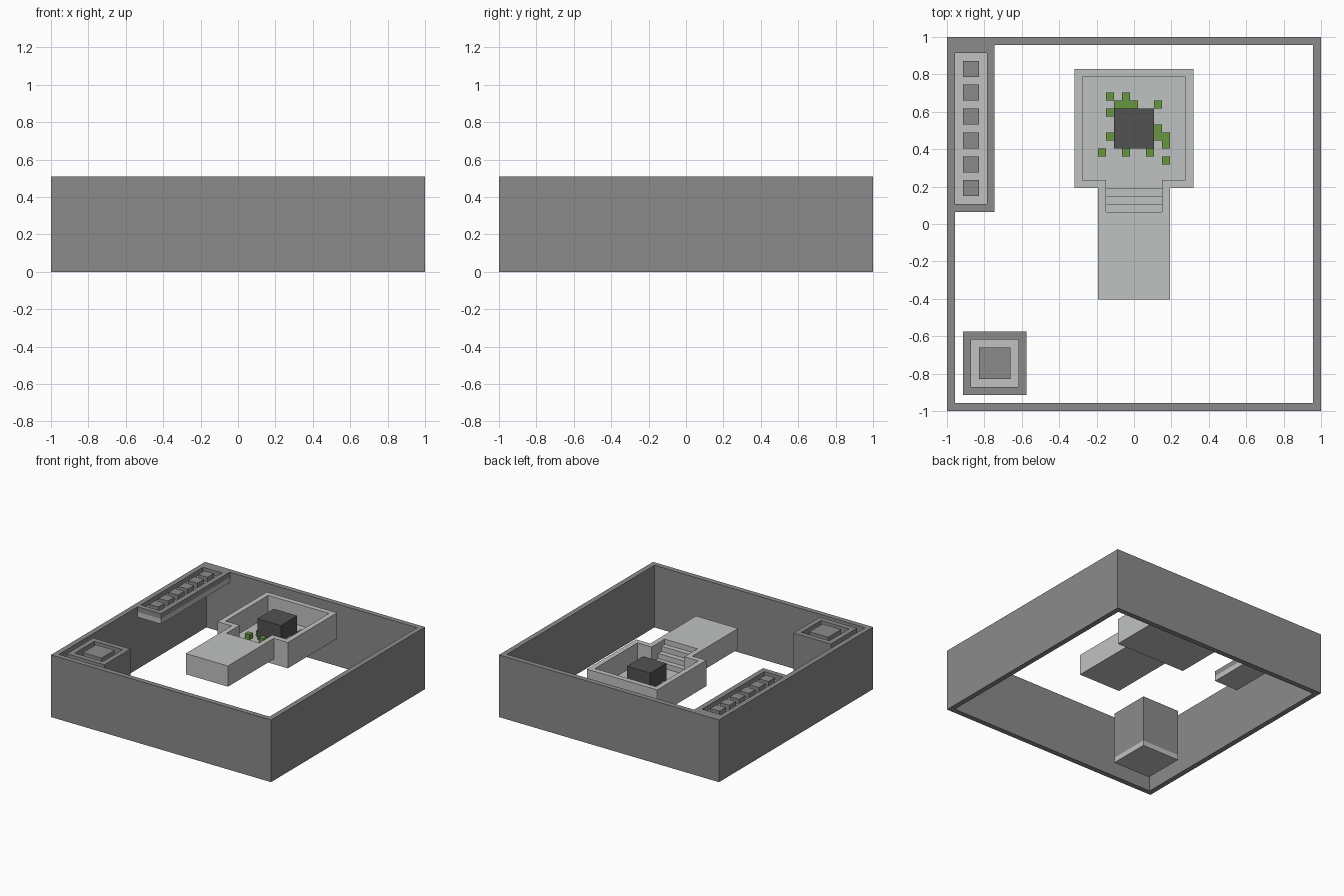
import bpy
import bmesh
from mathutils import Vector

if "Cube" in bpy.data.objects:
    bpy.data.objects.remove(bpy.data.objects["Cube"], do_unlink=True)

CELLS = 47            # everything sits on a grid of 47 x 47 cells
U = 2 / CELLS


def material(name, rgb):
    m = bpy.data.materials.new(name)
    m.use_nodes = True
    colour = [((c / 255 + 0.055) / 1.055) ** 2.4 for c in rgb] + [1]
    m.diffuse_color = colour
    m.node_tree.nodes["Principled BSDF"].inputs["Base Color"].default_value = colour
    return m


stone = material("grey stone", (139, 139, 139))
pale = material("pale stone", (192, 194, 193))
dark = material("dark stone", (82, 82, 82))
green = material("plant green", (103, 150, 66))


def finish(name, bm, mat):
    """Grid cells to world units, then into the scene."""
    for v in bm.verts:
        v.co = Vector((v.co.x * U - 1, v.co.y * U - 1, v.co.z * U))
    bmesh.ops.recalc_face_normals(bm, faces=bm.faces)
    mesh = bpy.data.meshes.new(name)
    bm.to_mesh(mesh)
    bm.free()
    mesh.materials.append(mat)
    obj = bpy.data.objects.new(name, mesh)
    bpy.context.collection.objects.link(obj)
    return obj


def prism(name, points, low, high, mat):
    """Extrude a closed outline of 3D points from low along (high - low)."""
    bm = bmesh.new()
    step = Vector(high) - Vector(low)
    a = [bm.verts.new(Vector(p) + Vector(low)) for p in points]
    b = [bm.verts.new(v.co + step) for v in a]
    bm.faces.new(a)
    bm.faces.new(b)
    for i in range(len(a)):
        j = (i + 1) % len(a)
        bm.faces.new((a[i], a[j], b[j], b[i]))
    return finish(name, bm, mat)


def rect(x0, y0, x1, y1):
    return [(x0, y0), (x1, y0), (x1, y1), (x0, y1)]


def slab(name, outline, z0, z1, mat):
    return prism(name, [(x, y, 0) for x, y in outline], (0, 0, z0), (0, 0, z1), mat)


def ring(name, outer, inner, z0, z1, mat):
    """Upright wall between two outlines with matching corners."""
    bm = bmesh.new()
    loops = [[bm.verts.new((x, y, z)) for x, y in line]
             for line, z in ((outer, z0), (outer, z1), (inner, z1), (inner, z0))]
    n = len(outer)
    for k in range(4):
        a, b = loops[k], loops[(k + 1) % 4]
        for i in range(n):
            j = (i + 1) % n
            bm.faces.new((a[i], a[j], b[j], b[i]))
    return finish(name, bm, mat)


# Enclosing wall, open above and below
ring("outer_wall", rect(0, 0, CELLS, CELLS), rect(1, 1, 46, 46), 0, 12, stone)

# Corner pedestal: pale base, hollow casing, central column
slab("pedestal_base", rect(2, 2, 10, 10), 2, 3, pale)
ring("pedestal_casing", rect(2, 2, 10, 10), rect(3, 3, 9, 9), 3, 12, stone)
slab("pedestal_column", rect(4, 4, 8, 8), 3, 12, stone)

# Shelf on the wall with a rim and a row of blocks
slab("shelf_base", rect(1, 25, 6, 46), 10, 11, pale)
slab("shelf_rim", [(1, 25), (6, 25), (6, 46), (1, 46),
                   (1, 45), (5, 45), (5, 26), (1, 26)], 11, 12, stone)
for k in range(6):
    y = 27 + 3 * k
    slab(f"shelf_block_{k + 1}", rect(2, y, 4, y + 2), 11, 12, stone)

# Sunken court: floor, and one wall that runs on into the walkway
slab("court_floor", rect(16, 28, 31, 43), 7, 8, pale)
ring("court_wall",
     [(19, 14), (28, 14), (28, 28), (31, 28), (31, 43), (16, 43), (16, 28), (19, 28)],
     [(20, 25), (27, 25), (27, 29), (30, 29), (30, 42), (17, 42), (17, 29), (20, 29)],
     8, 12, pale)

# Stairs from the walkway down to the court
profile = [(0, 28, 8), (0, 25, 8)]
for k in range(3):
    profile += [(0, 25 + k, 11 - k), (0, 26 + k, 11 - k)]
prism("stairs", profile, (20, 0, 0), (27, 0, 0), pale)

# Dark block in the court
slab("centre_block", rect(21, 33, 26, 38), 8, 12, dark)

# Plants scattered round the block
plants = [(20, 39), (22, 39), (21, 38), (22, 38), (23, 38), (26, 38), (20, 37),
          (26, 35), (20, 34), (26, 34), (27, 34), (27, 33), (19, 32), (22, 32),
          (25, 32), (27, 31)]
for k, (x, y) in enumerate(plants):
    slab(f"plant_{k + 1}", rect(x, y, x + 1, y + 1), 8, 9, green)
